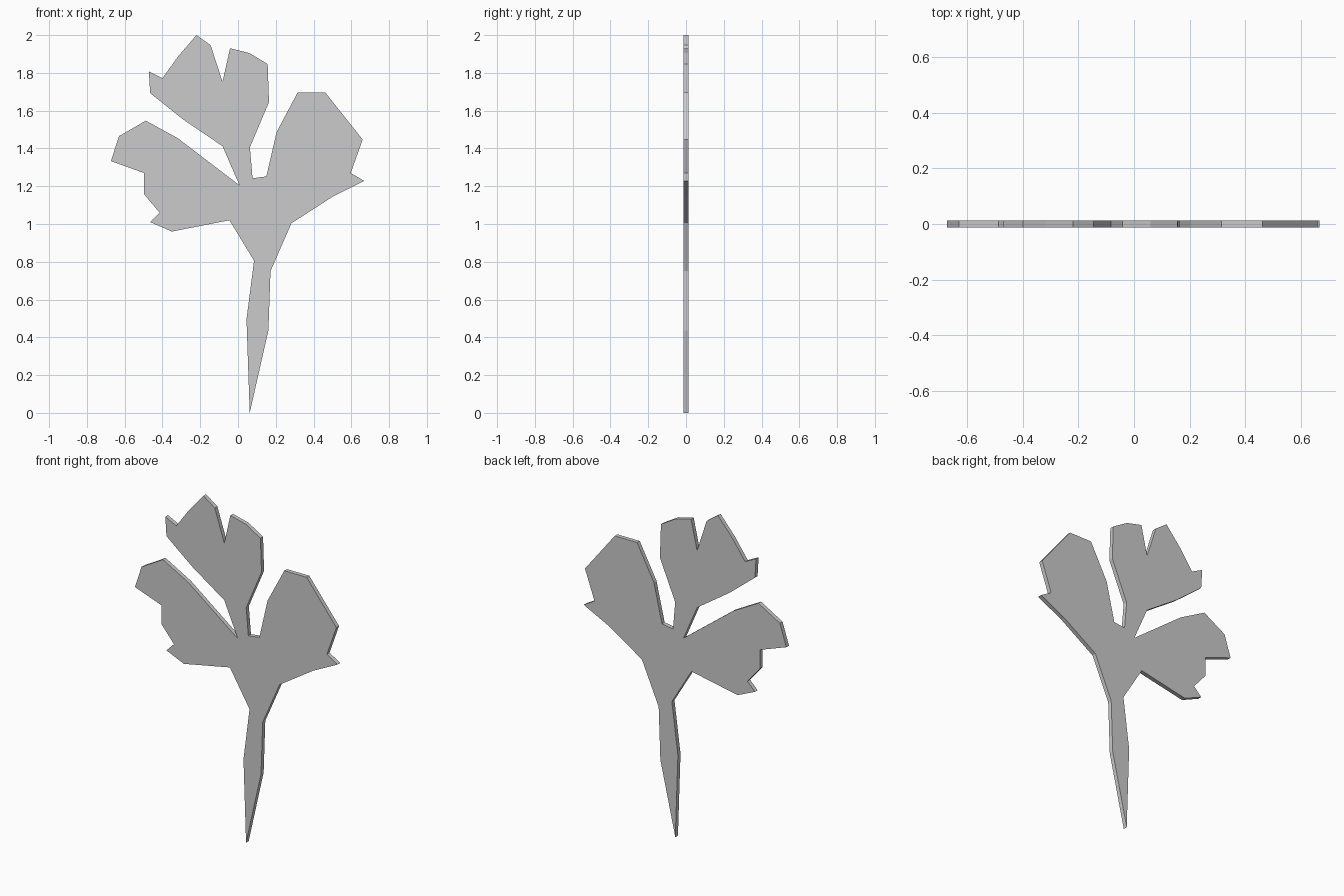
import bpy, bmesh
from mathutils import Vector

THICKNESS = 0.025

# Silhouette in (x, z), clockwise from the stem tip
stem_left = [(0.062, 0), (0.045, 0.495), (0.085, 0.805)]
left_lobe = [(-0.045, 1.02), (-0.35, 0.96), (-0.465, 1.01), (-0.415, 1.06),
             (-0.497, 1.157), (-0.497, 1.27), (-0.673, 1.333), (-0.63, 1.465),
             (-0.488, 1.547), (-0.32, 1.455), (0.008, 1.205)]
top_lobe = [(-0.082, 1.412), (-0.293, 1.555), (-0.465, 1.693), (-0.472, 1.808),
            (-0.40, 1.772), (-0.315, 1.89), (-0.22, 2.0), (-0.145, 1.947),
            (-0.082, 1.753), (-0.042, 1.93), (0.06, 1.905), (0.157, 1.847),
            (0.164, 1.645), (0.063, 1.406), (0.077, 1.242)]
right_lobe = [(0.15, 1.252), (0.204, 1.486), (0.315, 1.695), (0.463, 1.695),
              (0.66, 1.447), (0.597, 1.27), (0.668, 1.228), (0.505, 1.147),
              (0.283, 1.004)]
stem_right = [(0.172, 0.75), (0.161, 0.437)]
outline = stem_left + left_lobe + top_lobe + right_lobe + stem_right

# Flat leaf plate: fill the outline, then extrude it to thickness
bm = bmesh.new()
face = bm.faces.new([bm.verts.new((x, -THICKNESS / 2, z)) for x, z in outline])
extruded = bmesh.ops.extrude_face_region(bm, geom=[face], use_keep_orig=True)
bmesh.ops.translate(bm, vec=Vector((0, THICKNESS, 0)),
                    verts=[g for g in extruded["geom"] if isinstance(g, bmesh.types.BMVert)])
bmesh.ops.recalc_face_normals(bm, faces=bm.faces)
bmesh.ops.triangulate(bm, faces=[f for f in bm.faces if len(f.verts) > 4])

mesh = bpy.data.meshes.new("leaf")
bm.to_mesh(mesh)
bm.free()
leaf = bpy.data.objects.new("leaf", mesh)
bpy.context.collection.objects.link(leaf)
